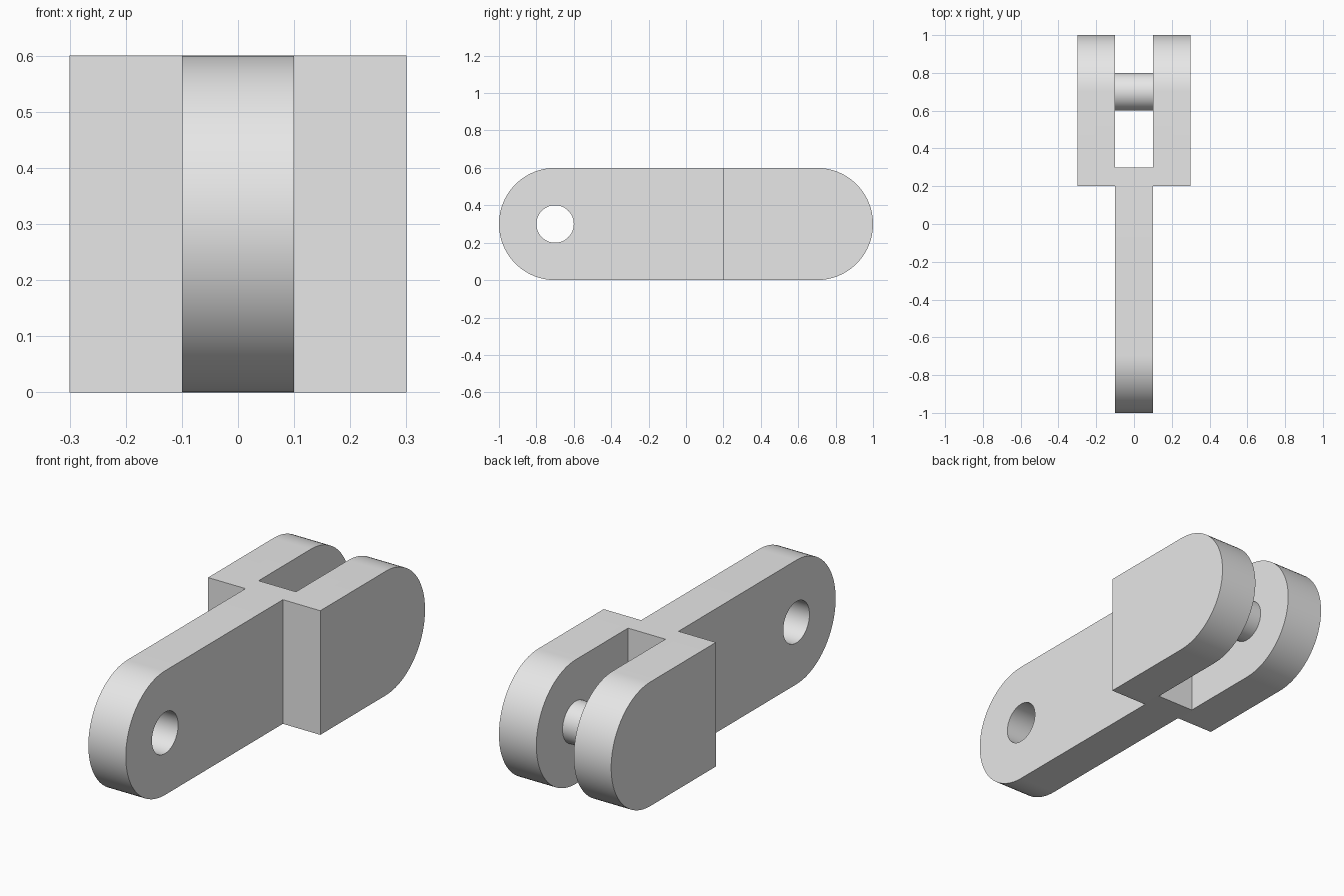
import bpy, bmesh
from math import pi, sin, cos, radians

cube = bpy.data.objects.get("Cube")
if cube:
    bpy.data.objects.remove(cube, do_unlink=True)

grey = bpy.data.materials.new("light_grey")
grey.use_nodes = True
grey.diffuse_color = (0.8, 0.8, 0.8, 1)
grey.node_tree.nodes["Principled BSDF"].inputs["Base Color"].default_value = (0.8, 0.8, 0.8, 1)

MID = 0.3      # height of the hole and pin axis
REACH = 0.7    # distance of the hole and pin from the centre


def prism(name, outline, x0, x1):
    """Extrude a closed (y, z) outline from x0 to x1."""
    bm = bmesh.new()
    face = bm.faces.new([bm.verts.new((x0, y, z)) for y, z in outline])
    ext = bmesh.ops.extrude_face_region(bm, geom=[face])
    moved = [v for v in ext["geom"] if isinstance(v, bmesh.types.BMVert)]
    bmesh.ops.translate(bm, verts=moved, vec=(x1 - x0, 0, 0))
    bmesh.ops.recalc_face_normals(bm, faces=bm.faces)
    mesh = bpy.data.meshes.new(name)
    bm.to_mesh(mesh)
    bm.free()
    mesh.materials.append(grey)
    obj = bpy.data.objects.new(name, mesh)
    bpy.context.collection.objects.link(obj)
    return obj


def arc(y, radius, start, sweep, steps):
    angles = [start + sweep * i / steps for i in range(steps + 1)]
    return [(y + radius * cos(a), MID + radius * sin(a)) for a in angles]


def circle(y, radius):
    return arc(y, radius, 0, 2 * pi, 64)[:-1]


def box(name, x0, x1, y0, y1):
    return prism(name, [(y0, -1), (y1, -1), (y1, 1), (y0, 1)], x0, x1)


def select_only(obj):
    bpy.ops.object.select_all(action="DESELECT")
    obj.select_set(True)
    bpy.context.view_layer.objects.active = obj


def combine(target, tool, operation):
    select_only(target)
    mod = target.modifiers.new(operation.title(), "BOOLEAN")
    mod.operation = operation
    mod.solver = "EXACT"
    mod.object = tool
    bpy.ops.object.modifier_apply(modifier=mod.name)
    bpy.data.objects.remove(tool, do_unlink=True)


# Round-ended bar, full width
ends = arc(REACH, MID, -pi / 2, pi, 48) + arc(-REACH, MID, pi / 2, pi, 48)
link = prism("chain_link", ends, -0.3, 0.3)

# Narrow the front into a tongue
for side in (-1, 1):
    x0, x1 = sorted((side * 0.1, side * 0.5))
    combine(link, box("side_cutter", x0, x1, -1.2, 0.2), "DIFFERENCE")

# Fork slot at the back and pin hole at the front
combine(link, box("slot_cutter", -0.1, 0.1, 0.3, 1.2), "DIFFERENCE")
combine(link, prism("hole_cutter", circle(-REACH, 0.1), -0.5, 0.5), "DIFFERENCE")

# Pin joining the two fork cheeks
combine(link, prism("pin", circle(REACH, 0.1), -0.2, 0.2), "UNION")

select_only(link)
bpy.ops.object.shade_smooth_by_angle(angle=radians(30))
